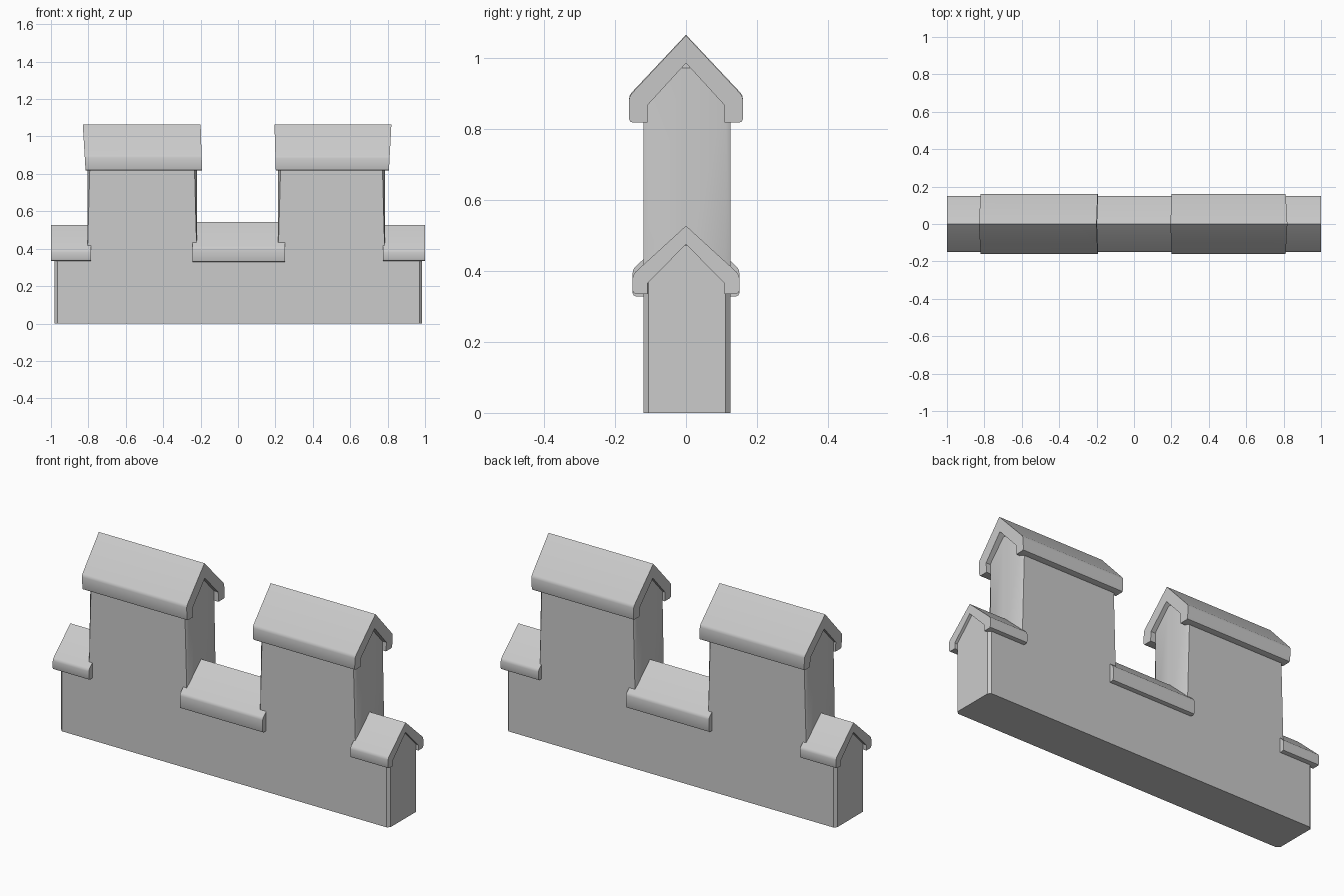
import bpy, bmesh, math

old = bpy.data.objects.get("Cube")
if old:
    bpy.data.objects.remove(old, do_unlink=True)

stone = bpy.data.materials.new("light_grey_stone")
stone.use_nodes = True
colour = (0.6, 0.6, 0.6, 1)
stone.diffuse_color = colour
stone.node_tree.nodes["Principled BSDF"].inputs["Base Color"].default_value = colour


def loft(bm, rings):
    """Join equal point rings into a closed solid with end faces."""
    rows = [[bm.verts.new(p) for p in ring] for ring in rings]
    for a, b in zip(rows, rows[1:]):
        for i in range(len(a)):
            j = (i + 1) % len(a)
            bm.faces.new((a[i], a[j], b[j], b[i]))
    bm.faces.new(rows[0][::-1])
    bm.faces.new(rows[-1])
    bmesh.ops.recalc_face_normals(bm, faces=bm.faces)


def finish(name, bm):
    mesh = bpy.data.meshes.new(name)
    bm.to_mesh(mesh)
    bm.free()
    obj = bpy.data.objects.new(name, mesh)
    bpy.context.collection.objects.link(obj)
    mesh.materials.append(stone)
    bpy.ops.object.select_all(action="DESELECT")
    obj.select_set(True)
    bpy.context.view_layer.objects.active = obj
    bpy.ops.object.shade_smooth_by_angle(angle=math.radians(35))
    return obj


# Stepped wall: the silhouette is lofted front to back, its tops rising to a ridge
low, high, rise = 0.37, 0.87, 0.115
outline = [(-0.98, 0), (0.985, 0), (0.985, low), (0.785, low), (0.785, high), (0.215, high),
           (0.215, low), (-0.22, low), (-0.22, high), (-0.805, high), (-0.805, low), (-0.98, low)]
bm = bmesh.new()
loft(bm, [[(x, y, z + (lift if z > 0 else 0)) for x, z in outline]
          for y, lift in ((-0.12, 0), (0, rise), (0.125, 0))])
corners = [e for e in bm.edges
           if abs(e.verts[0].co.x - e.verts[1].co.x) < 1e-4
           and abs(e.verts[0].co.y - e.verts[1].co.y) < 1e-4]
bmesh.ops.bevel(bm, geom=corners, offset=0.014, segments=1, affect="EDGES")
finish("wall", bm)


# Gabled coping: an arrow-shaped section run along x, with eave and ridge ends set apart
def coping(name, eave_x, ridge_x, half, eave, ridge, shoulder, inner_peak):
    inner = 0.108
    section = [(-half, eave), (-half, shoulder), (0, ridge), (half, shoulder), (half, eave),
               (inner, eave), (inner, shoulder - 0.025), (0, inner_peak),
               (-inner, shoulder - 0.025), (-inner, eave)]
    bm = bmesh.new()
    rings = []
    for ex, rx in zip(eave_x, ridge_x):
        rings.append([(ex + (rx - ex) * max(0, (z - eave) / (ridge - eave)), y, z)
                      for y, z in section])
    loft(bm, rings)
    # Soften the outer eave edges
    eaves = [e for e in bm.edges if all(abs(v.co.y) > half - 0.001 for v in e.verts)
             and abs(e.verts[0].co.x - e.verts[1].co.x) > 0.1]
    bmesh.ops.bevel(bm, geom=eaves, offset=0.009, segments=2, profile=0.5, affect="EDGES")
    return finish(name, bm)


coping("right_tower_coping", (-0.815, -0.192), (-0.83, -0.2), 0.16, 0.818, 1.065, 0.895, 0.985)
coping("left_tower_coping", (0.202, 0.807), (0.195, 0.82), 0.16, 0.818, 1.063, 0.892, 0.985)
coping("middle_coping", (-0.242, 0.252), (-0.242, 0.252), 0.15, 0.328, 0.543, 0.405, 0.475)
coping("right_end_coping", (-1, -0.785), (-1, -0.785), 0.15, 0.335, 0.527, 0.39, 0.475)
coping("left_end_coping", (0.775, 1), (0.775, 1), 0.15, 0.335, 0.527, 0.39, 0.475)
